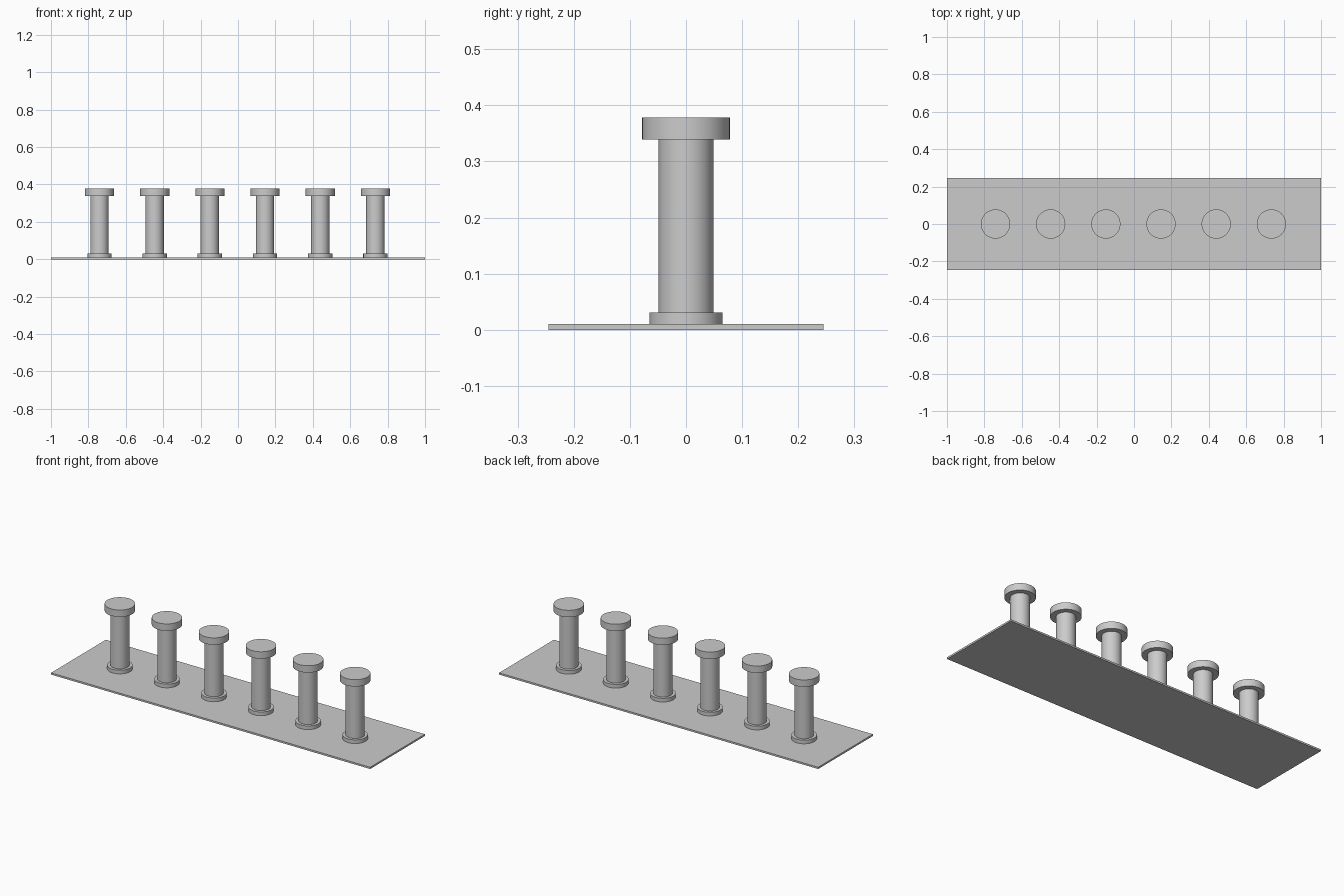
import bpy
import math

if "Cube" in bpy.data.objects:
    bpy.data.objects.remove(bpy.data.objects["Cube"])

grey = bpy.data.materials.new("light grey")
grey.diffuse_color = (0.6, 0.6, 0.6, 1)
grey.use_nodes = True
grey.node_tree.nodes["Principled BSDF"].inputs["Base Color"].default_value = grey.diffuse_color

# Thin base plate
bpy.ops.mesh.primitive_cube_add(size=1, location=(0, 0, 0.005))
plate = bpy.context.object
plate.name = "base_plate"
plate.scale = (2, 0.49, 0.01)
bpy.ops.object.transform_apply(location=False, rotation=False, scale=True)
plate.data.materials.append(grey)


def disc(name, x, radius, bottom, top):
    bpy.ops.mesh.primitive_cylinder_add(
        vertices=64, radius=radius, depth=top - bottom,
        location=(x, 0, (bottom + top) / 2))
    obj = bpy.context.object
    obj.name = name
    obj.data.materials.append(grey)
    bpy.ops.object.shade_smooth_by_angle(angle=math.radians(30))


# Row of six bollards: foot ring, shaft and wide cap
COUNT, SPACING, CENTRE = 6, 0.295, -0.003
for i in range(COUNT):
    x = CENTRE + (i - (COUNT - 1) / 2) * SPACING
    disc(f"foot_ring_{i + 1}", x, 0.065, 0.01, 0.031)
    disc(f"shaft_{i + 1}", x, 0.049, 0.031, 0.339)
    disc(f"cap_{i + 1}", x, 0.078, 0.339, 0.378)
